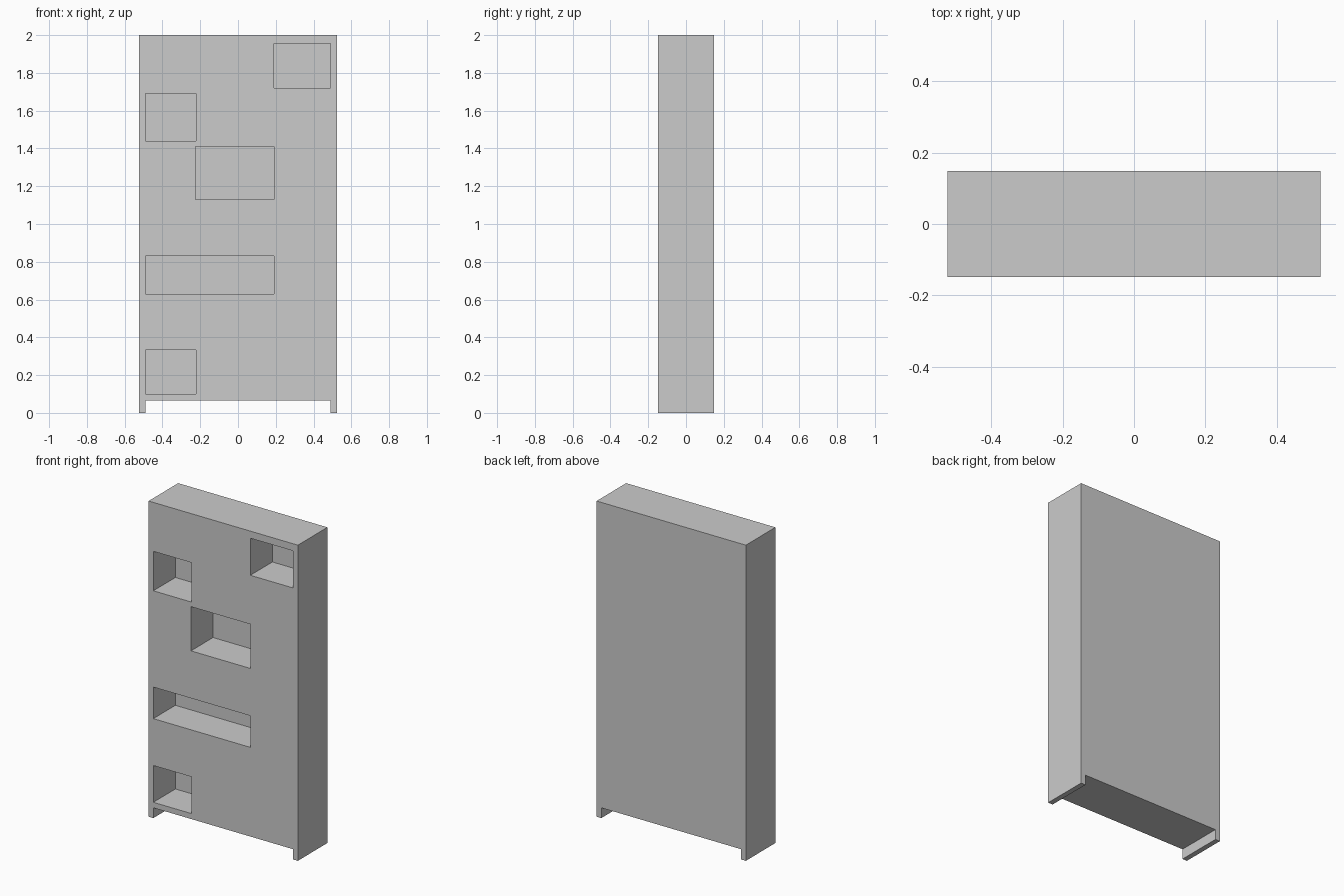
import bpy
import bmesh
from mathutils import Matrix, Vector

if "Cube" in bpy.data.objects:
    bpy.data.objects.remove(bpy.data.objects["Cube"])

HALF_W, HALF_D, HEIGHT = 0.523, 0.148, 2.0
NICHE_BACK = 0.073     # inner back wall of the niches
SIDE = 0.033           # side panel thickness
PLINTH = 0.065         # clearance under the body


def add_box(bm, x0, x1, y0, y1, z0, z1):
    size = Vector((x1 - x0, y1 - y0, z1 - z0))
    mid = Vector((x0 + x1, y0 + y1, z0 + z1)) / 2
    bmesh.ops.create_cube(bm, size=1, matrix=Matrix.Translation(mid) @ Matrix.Diagonal(size.to_4d()))


def make_object(name, boxes):
    bm = bmesh.new()
    for box in boxes:
        add_box(bm, *box)
    mesh = bpy.data.meshes.new(name)
    bm.to_mesh(mesh)
    bm.free()
    obj = bpy.data.objects.new(name, mesh)
    bpy.context.collection.objects.link(obj)
    return obj


# Cabinet body
body = make_object("cabinet_body", [(-HALF_W, HALF_W, -HALF_D, HALF_D, 0, HEIGHT)])

# Open niches in the front: x0, x1, z0, z1
inner = HALF_W - SIDE
niches = [
    (0.19, inner, 1.72, 1.955),
    (-inner, -0.222, 1.44, 1.69),
    (-0.226, 0.19, 1.13, 1.41),
    (-inner, 0.19, 0.63, 0.83),
    (-inner, -0.222, 0.10, 0.333),
]
cuts = [(x0, x1, -HALF_D - 0.1, NICHE_BACK, z0, z1) for x0, x1, z0, z1 in niches]

# Gap under the body that leaves the side panels as feet
cuts.append((-inner, inner, -HALF_D - 0.1, HALF_D + 0.1, -0.1, PLINTH))

# Cut everything out, then drop the cutter
cutter = make_object("niche_cutter", cuts)
cutter.hide_render = True
mod = body.modifiers.new("niches", 'BOOLEAN')
mod.operation = 'DIFFERENCE'
mod.solver = 'EXACT'
mod.object = cutter
bpy.context.view_layer.objects.active = body
bpy.ops.object.modifier_apply(modifier=mod.name)
bpy.data.objects.remove(cutter)
